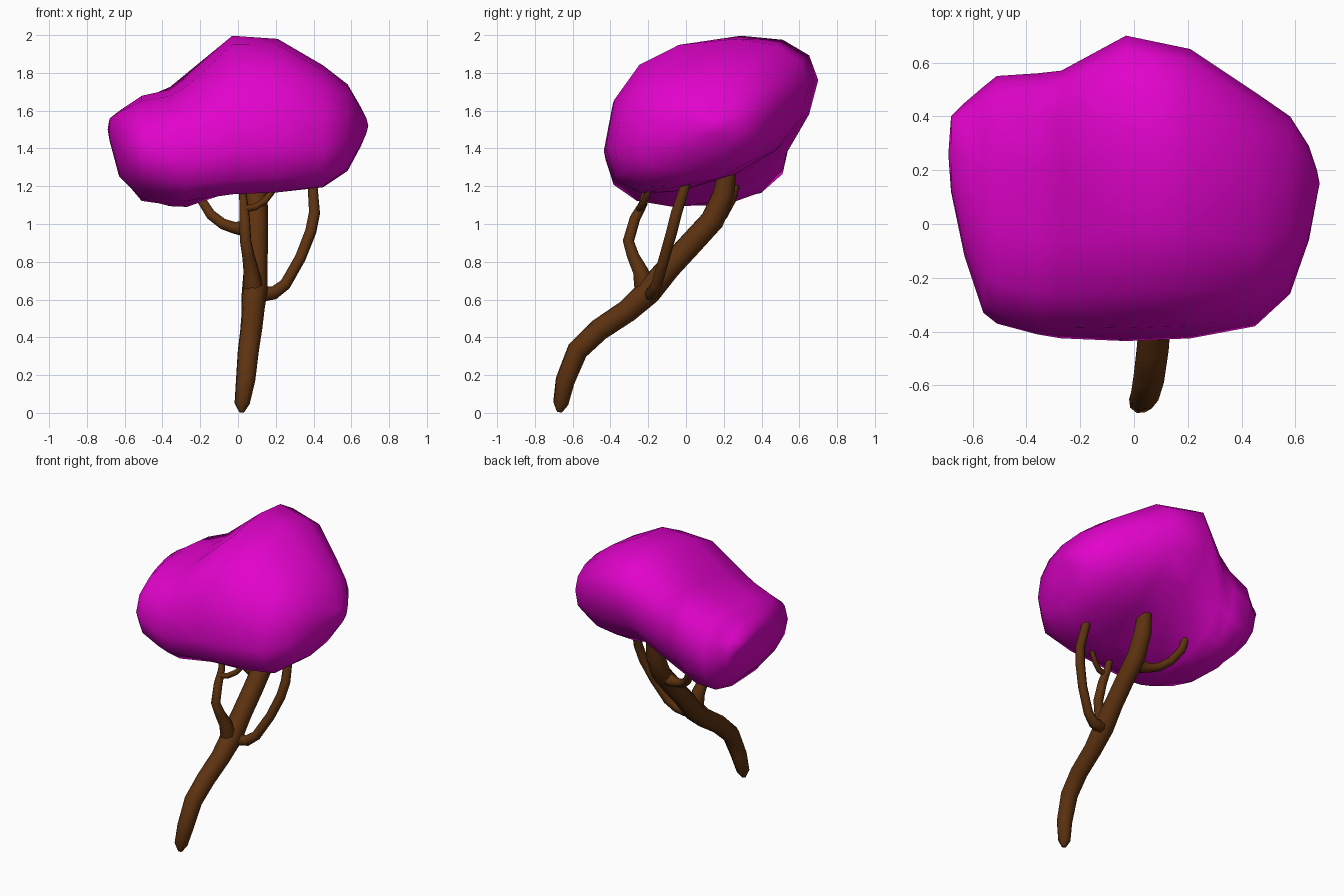
import bpy, bmesh, math

if "Cube" in bpy.data.objects:
    bpy.data.objects.remove(bpy.data.objects["Cube"])


def material(name, color):
    m = bpy.data.materials.new(name)
    m.diffuse_color = (*color, 1)
    m.use_nodes = True
    m.node_tree.nodes["Principled BSDF"].inputs["Base Color"].default_value = m.diffuse_color
    return m


BARK = material("bark", (0.11, 0.032, 0.005))
BLOSSOM = material("blossom", (0.76, 0.001, 0.6))


def limb(name, points):
    """Round tapered tube through (x, y, z, radius) points."""
    cu = bpy.data.curves.new(name, 'CURVE')
    cu.dimensions = '3D'
    cu.bevel_depth = 1.0
    cu.bevel_resolution = 2
    cu.use_fill_caps = True
    sp = cu.splines.new('POLY')
    sp.points.add(len(points) - 1)
    for p, (x, y, z, r) in zip(sp.points, points):
        p.co = (x, y, z, 1)
        p.radius = r
    sp.use_smooth = True
    ob = bpy.data.objects.new(name, cu)
    bpy.context.collection.objects.link(ob)
    cu.materials.append(BARK)
    bpy.ops.object.select_all(action='DESELECT')
    ob.select_set(True)
    bpy.context.view_layer.objects.active = ob
    bpy.ops.object.convert(target='MESH')
    return ob


# Leaning trunk
limb("trunk", [
    (.02, -.67, .004, .014), (.022, -.663, .05, .042), (.04, -.64, .17, .053),
    (.055, -.575, .33, .058), (.07, -.46, .44, .06), (.08, -.31, .54, .062),
    (.088, -.20, .64, .07), (.093, -.09, .77, .064), (.097, .03, .90, .064),
    (.097, .14, 1.02, .064), (.097, .20, 1.16, .06), (.097, .225, 1.33, .045)])

# Branches, each starting inside the limb that carries it
limb("right_branch", [
    (.09, -.19, .64, .02), (.13, -.18, .63, .042), (.19, -.175, .635, .035),
    (.25, -.155, .68, .031), (.33, -.115, .82, .03), (.385, -.075, .96, .031),
    (.405, -.05, 1.06, .031), (.395, -.005, 1.2, .028), (.385, .03, 1.3, .022)])
limb("front_branch", [
    (.085, -.24, .60, .02), (.08, -.222, .67, .055), (.07, -.24, .75, .043),
    (.055, -.28, .83, .034), (.04, -.305, .91, .031), (.035, -.27, 1.03, .029),
    (.03, -.225, 1.11, .023), (.015, -.2, 1.25, .018)])
limb("left_branch", [
    (.09, .12, .99, .04), (.03, .115, .975, .042), (-.02, .13, .98, .031),
    (-.08, .15, 1.0, .029), (-.145, .195, 1.05, .028), (-.195, .24, 1.13, .026),
    (-.22, .28, 1.27, .02)])
limb("front_twig", [
    (.035, -.25, 1.08, .018), (.09, -.24, 1.09, .019), (.14, -.22, 1.12, .018),
    (.18, -.2, 1.17, .017), (.21, -.19, 1.27, .013)])

# Blossom crown: lofted ovals (x, y min, y max, z min, z max, top slant, base slant)
SECTIONS = [
    (-.68, .12, .40, 1.44, 1.56, .0, .0), (-.63, -.12, .45, 1.25, 1.60, .1, .0),
    (-.56, -.33, .51, 1.18, 1.65, .2, -.1), (-.51, -.37, .55, 1.12, 1.69, .25, -.1),
    (-.36, -.41, .56, 1.09, 1.76, .3, .05), (-.27, -.425, .57, 1.09, 1.83, .35, .2),
    (-.03, -.435, .70, 1.15, 2.0, .28, .5), (.21, -.425, .65, 1.16, 1.98, .2, .5),
    (.45, -.38, .49, 1.19, 1.84, .2, .4), (.58, -.26, .40, 1.28, 1.74, .15, .3),
    (.65, -.06, .29, 1.41, 1.62, .1, .1), (.68, .10, .20, 1.48, 1.56, .0, .0)]
SIDES = 14


def soft(v, power=.85):
    return math.copysign(abs(v) ** power, v)


def dent(x, y, cx, cy, depth):
    return depth * math.exp(-((x - cx) / .17) ** 2 - ((y - cy) / .25) ** 2)


bm = bmesh.new()
rings = []
for x, y0, y1, z0, z1, top, base in SECTIONS:
    ring = []
    for i in range(SIDES):
        t = math.tau * i / SIDES
        slant = base + (top - base) * (1 + math.sin(t)) / 2
        y = (y0 + y1) / 2 + (y1 - y0) / 2 * soft(math.cos(t))
        z = (z0 + z1) / 2 + (z1 - z0) / 2 * soft(math.sin(t + slant))
        # Valley between the lobes above, hollow around the trunk below
        if math.sin(t) > .3:
            z -= dent(x, y, -.3, .08, .07)
        elif math.sin(t) < -.3:
            z += dent(x, y, 0, .33, .08)
        ring.append(bm.verts.new((x, y, z)))
    rings.append(ring)
for a, b in zip(rings, rings[1:]):
    for i in range(SIDES):
        j = (i + 1) % SIDES
        bm.faces.new((a[i], a[j], b[j], b[i]))
for ring in (rings[0], rings[-1]):
    cap = bm.faces.new(ring)
    side = math.copysign(.01, ring[0].co.x)
    tip = bmesh.ops.poke(bm, faces=[cap])["verts"][0]
    tip.co.x += side
bmesh.ops.recalc_face_normals(bm, faces=bm.faces)
for f in bm.faces:
    f.smooth = True
me = bpy.data.meshes.new("blossom_crown")
bm.to_mesh(me)
bm.free()
me.materials.append(BLOSSOM)
bpy.context.collection.objects.link(bpy.data.objects.new("blossom_crown", me))
